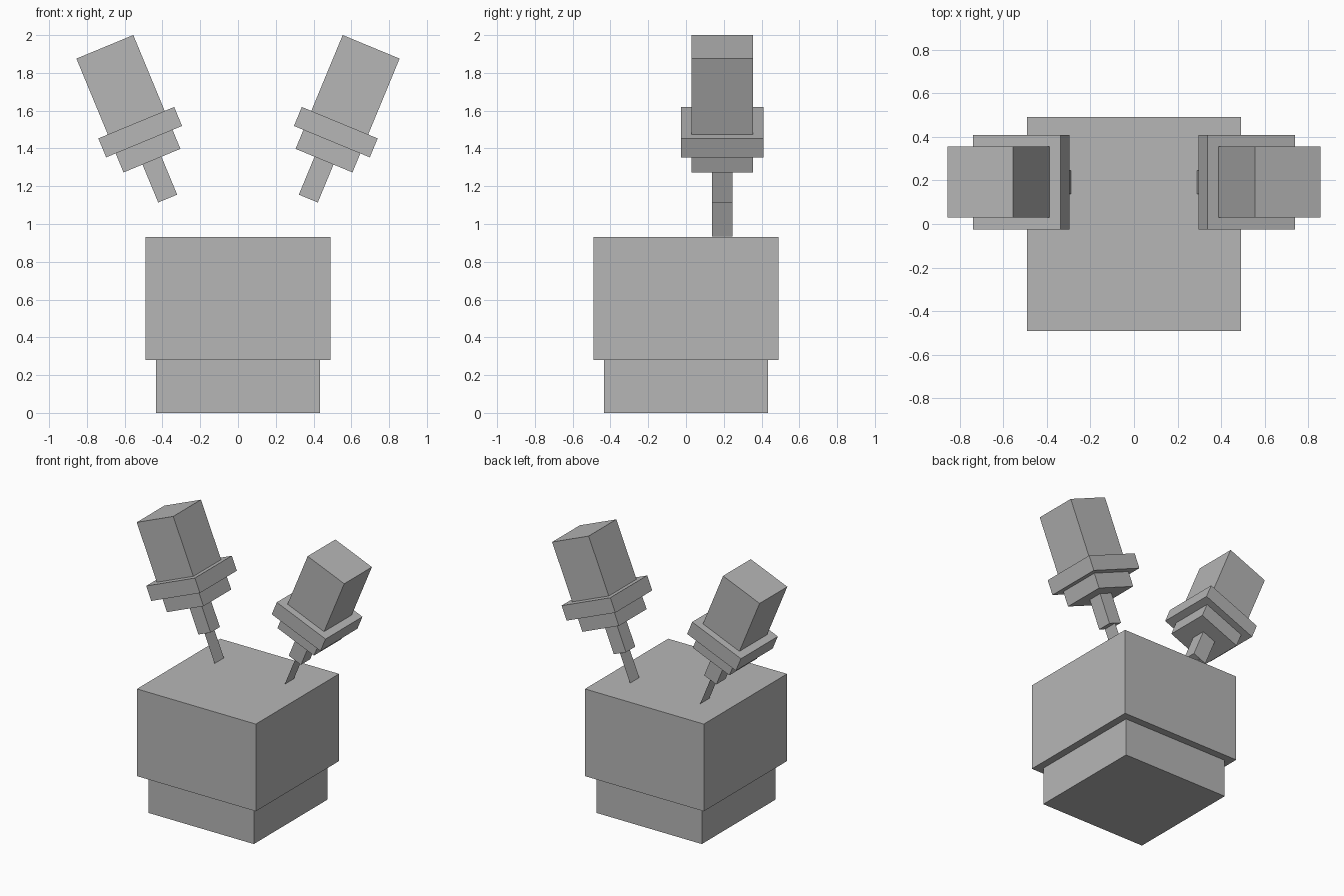
import bpy, bmesh, math
from mathutils import Matrix, Vector

if "Cube" in bpy.data.objects:
    bpy.data.objects.remove(bpy.data.objects["Cube"])

grey = bpy.data.materials.new("plain grey")
grey.diffuse_color = (0.47, 0.47, 0.47, 1)
grey.use_nodes = True
grey.node_tree.nodes["Principled BSDF"].inputs["Base Color"].default_value = grey.diffuse_color


def finish(name, bm):
    mesh = bpy.data.meshes.new(name)
    bm.to_mesh(mesh)
    bm.free()
    mesh.materials.append(grey)
    obj = bpy.data.objects.new(name, mesh)
    bpy.context.collection.objects.link(obj)


def box(name, size, centre, frame=Matrix()):
    bm = bmesh.new()
    bmesh.ops.create_cube(bm, size=1, matrix=frame @ Matrix.Translation(centre)
                          @ Matrix.Diagonal((*size, 1)))
    finish(name, bm)


# Stepped block
box("base", (0.87, 0.87, 0.28), (0, 0, 0.14))
box("body", (0.98, 0.98, 0.65), (0, 0, 0.605))

# Two leaning arms: name, width, top and bottom distance from the arm's end
U = 0.1087
SECTIONS = [("arm_head", 3 * U, 0, 4 * U), ("arm_flange", 4 * U, 4 * U, 5 * U),
            ("arm_collar", 3 * U, 5 * U, 6 * U), ("arm_neck", U, 6 * U, 8 * U)]

for side, label in ((-1, "left"), (1, "right")):
    frame = (Matrix.Translation((side * 0.705, 0.192, 1.938))
             @ Matrix.Rotation(side * math.radians(22.5), 4, 'Y'))
    for name, width, top, bottom in SECTIONS:
        box(f"{label}_{name}", (width, width, bottom - top),
            (0, 0, -(top + bottom) / 2), frame)

    # Flat needle blade, a single sheet along the arm's axis
    bm = bmesh.new()
    corners = [(-U / 2, -8 * U), (U / 2, -8 * U), (U / 2, -10 * U), (-U / 2, -10 * U)]
    bm.faces.new([bm.verts.new(frame @ Vector((0, y, z))) for y, z in corners])
    finish(f"{label}_needle", bm)
